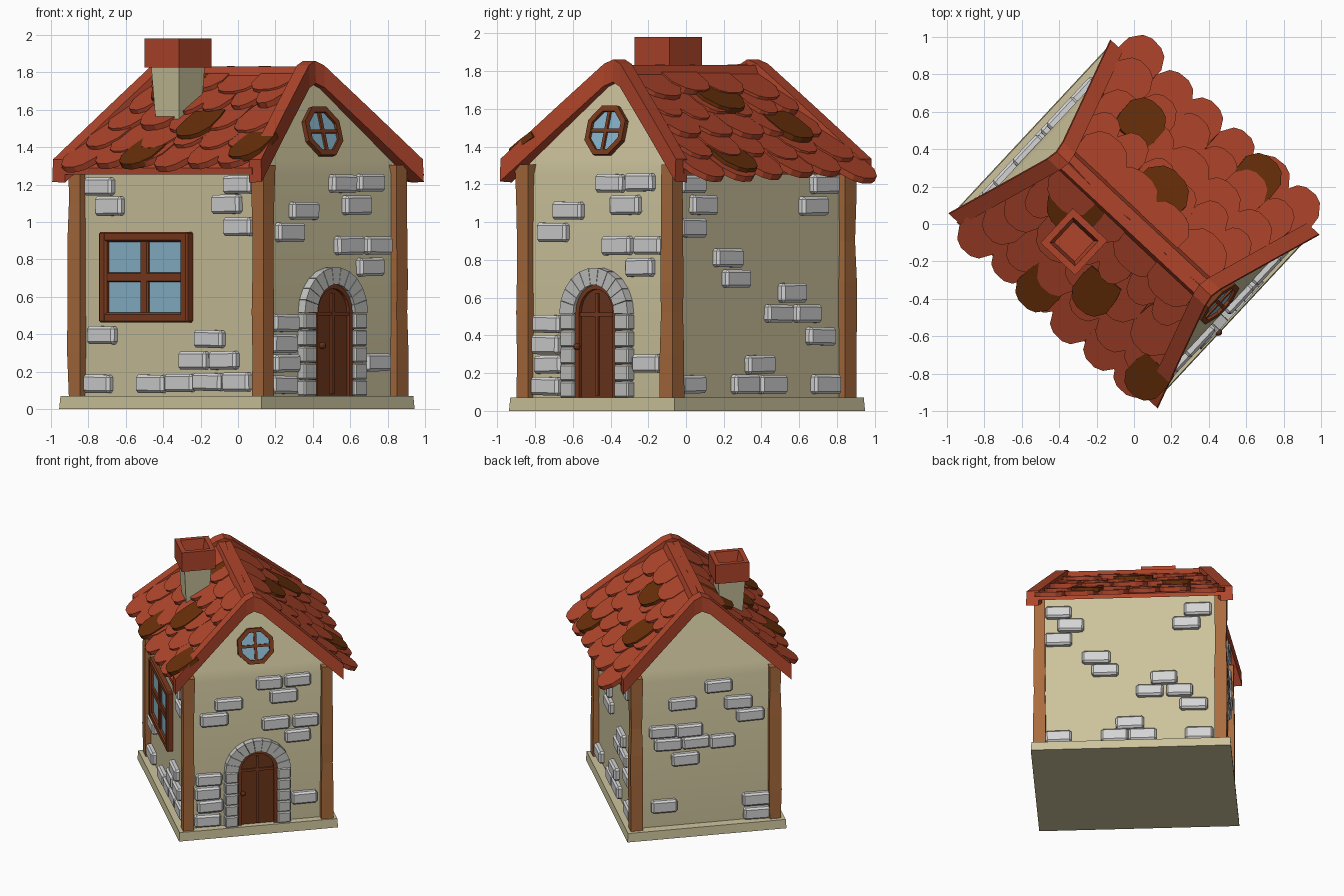
import bpy, bmesh, math, random
from mathutils import Matrix, Vector

if "Cube" in bpy.data.objects:
    bpy.data.objects.remove(bpy.data.objects["Cube"])
random.seed(4)


def material(name, rgb):
    m = bpy.data.materials.new(name)
    m.use_nodes = True
    m.diffuse_color = (*rgb, 1)
    b = m.node_tree.nodes["Principled BSDF"]
    b.inputs["Base Color"].default_value = (*rgb, 1)
    b.inputs["Roughness"].default_value = 0.8
    return m


PLASTER = material("plaster", (0.61, 0.55, 0.335))
RED = material("red tile", (0.43, 0.060, 0.024))
BROWN = material("brown tile", (0.140, 0.029, 0.003))
WOOD = material("post wood", (0.40, 0.150, 0.047))
FRAME = material("frame wood", (0.20, 0.043, 0.013))
DOOR = material("door wood", (0.15, 0.037, 0.012))
STONE = material("stone", (0.66, 0.66, 0.66))
ARCH = material("arch stone", (0.56, 0.56, 0.55))
GLASS = material("glass", (0.25, 0.47, 0.61))

# The house stands turned: local X runs along the ridge, local Y across it
HOUSE = Matrix.Rotation(math.radians(-43), 4, 'Z')
BASIS = Matrix(((0, 0, 1, 0), (1, 0, 0, 0), (0, 1, 0, 0), (0, 0, 0, 1)))
T = Matrix.Translation


def wall(angle, dist):
    """Wall frame: x along the wall, y up, z outward."""
    return Matrix.Rotation(math.radians(angle), 4, 'Z') @ BASIS @ T((0, 0, dist))


DOOR_WALL, BACK_WALL = wall(0, 0.67), wall(180, 0.67)
WINDOW_WALL, PLAIN_WALL = wall(-90, 0.525), wall(90, 0.525)


def finish(name, bm, mats, frame=Matrix()):
    bmesh.ops.remove_doubles(bm, verts=bm.verts, dist=1e-5)
    bmesh.ops.recalc_face_normals(bm, faces=bm.faces)
    bm.transform(HOUSE @ frame)
    me = bpy.data.meshes.new(name)
    bm.to_mesh(me)
    bm.free()
    for m in mats:
        me.materials.append(m)
    ob = bpy.data.objects.new(name, me)
    bpy.context.collection.objects.link(ob)
    return ob


def loft(bm, sections, caps=True, closed=False, mat=0):
    rings = [[bm.verts.new(p) for p in s] for s in sections]
    n = len(rings[0])
    faces = []
    pairs = list(zip(rings, rings[1:])) + ([(rings[-1], rings[0])] if closed else [])
    for a, b in pairs:
        for i in range(n):
            j = (i + 1) % n
            faces.append(bm.faces.new((a[i], a[j], b[j], b[i])))
    if caps and not closed:
        faces += [bm.faces.new(rings[0]), bm.faces.new(rings[-1])]
    for f in faces:
        f.material_index = mat


def rect(z, hx, hy, cx=0, cy=0):
    return [(cx + sx * hx, cy + sy * hy, z) for sx, sy in ((-1, -1), (1, -1), (1, 1), (-1, 1))]


def prism(bm, outline, d0, d1, mat=0):
    loft(bm, [[(x, y, d) for x, y in outline] for d in (d0, d1)], mat=mat)


def block(bm, centre, size, bevel=0.012, turn=0.0, mat=0):
    m = T(centre) @ Matrix.Rotation(turn, 4, 'Z') @ Matrix.Diagonal((*size, 1))
    vs = bmesh.ops.create_cube(bm, size=1, matrix=m)["verts"]
    edges = list({e for v in vs for e in v.link_edges})
    for f in {f for v in vs for f in v.link_faces}:
        f.material_index = mat
    if bevel:
        bmesh.ops.bevel(bm, geom=edges, offset=bevel, segments=1, affect='EDGES', profile=0.5)


# Ground slab and walls; the gables lean inward above the eaves
bm = bmesh.new()
loft(bm, [rect(0, 0.74, 0.60, -0.008), rect(0.07, 0.735, 0.595, -0.008)])
finish("ground_slab", bm, [PLASTER])
bm = bmesh.new()
loft(bm, [rect(0.05, 0.67, 0.525), rect(1.25, 0.67, 0.525), rect(1.33, 0.648, 0.525), rect(1.765, 0.525, 0)])
walls = finish("walls", bm, [PLASTER]).data
walls.shade_smooth()
walls.set_sharp_from_angle(angle=math.radians(30))

# Rough corner posts
for sx, sy, label in ((1, -1, "front"), (1, 1, "right"), (-1, -1, "left"), (-1, 1, "back")):
    bm = bmesh.new()
    secs = []
    for z in (0.068, 0.3, 0.52, 0.68, 0.9, 1.1, 1.305):
        h = 0.044 + random.uniform(-0.005, 0.004)
        secs.append(rect(z, h, h, sx * 0.67, sy * 0.523))
    loft(bm, secs)
    finish(label + "_corner_post", bm, [WOOD])

# Scattered wall stones: position along the wall and height
STONES = {
    "window_wall": (WINDOW_WALL, [(-.51, 1.19), (-.435, 1.085), (.505, 1.2), (.42, 1.095), (.505, .975), (-.49, .395),
                    (.295, .375), (.18, .26), (.4, .26), (-.52, .135), (-.13, .135), (.08, .14), (.285, .145),
                    (.495, .145)]),
    "door_wall": (DOOR_WALL, [(.09, 1.205), (.305, 1.21), (.2, 1.09), (-.215, 1.06), (-.325, .945), (.14, .875),
                  (.365, .875), (.305, .76), (-.365, .46), (-.375, .35), (-.355, .245), (-.375, .13), (.355, .25)]),
    "plain_wall": (PLAIN_WALL, [(-.53, 1.2), (-.44, 1.09), (-.53, .97), (-.25, .81), (-.185, .7), (.25, .625),
                   (.145, .515), (.365, .515), (.47, .395), (-.002, .245), (-.115, .14), (.092, .14), (-.53, .14),
                   (.51, .14), (.5, 1.2), (.415, 1.085)]),
    "back_wall": (BACK_WALL, [(.1, 1.18), (-.17, 1.06), (.25, 1.035), (.34, .925), (-.32, .845), (-.12, .84),
                  (-.28, .74), (-.07, .74), (.13, .73), (-.15, .61), (-.31, .24), (.385, .235), (.39, .12)]),
}
for name, (frame, spots) in STONES.items():
    bm = bmesh.new()
    for a, h in spots:
        size = (random.uniform(0.19, 0.21), random.uniform(0.094, 0.104), 0.08)
        block(bm, (a, h, 0), size, 0.014, random.uniform(-0.02, 0.02))
    finish(name + "_stones", bm, [STONE], frame)

# Door: rounded panel, frame strips, knob
SPRING, BASE = 0.515, 0.068


def arch_line(r, steps=12):
    pts = [(r, BASE)]
    pts += [(r * math.cos(math.pi * i / steps), SPRING + r * 1.06 * math.sin(math.pi * i / steps))
            for i in range(steps + 1)]
    return pts + [(-r, BASE)]


bm = bmesh.new()
prism(bm, arch_line(0.16), -0.02, 0.012)
inner, outer = arch_line(0.122), arch_line(0.16)
loft(bm, [[(*p, 0), (*q, 0), (*q, 0.03), (*p, 0.03)] for p, q in zip(inner, outer)], mat=1)
block(bm, (0, 0.35, 0.01), (0.02, 0.54, 0.03), 0, mat=1)
block(bm, (0, 0.51, 0.01), (0.245, 0.02, 0.025), 0, mat=1)
bmesh.ops.create_icosphere(bm, subdivisions=2, radius=0.02, matrix=T((-0.115, 0.34, 0.055)))
finish("door", bm, [DOOR, FRAME], DOOR_WALL)

# Arch of cut stones around the door
bm = bmesh.new()
R0, R1, GAP = 0.147, 0.247, 0.003
for side in (-1, 1):
    for i in range(5):
        h = (SPRING - BASE) / 5
        block(bm, (side * (R0 + R1) / 2, BASE + h * (i + 0.5), 0.01), (R1 - R0, h - GAP, 0.08), 0.008)
for i in range(11):
    a0, a1 = (math.pi * (i + t) / 11 for t in (0.02, 0.98))
    prism(bm, [(r * math.cos(a), SPRING + k * math.sin(a))
               for r, k, a in ((R0, 0.152, a0), (R1, 0.243, a0), (R1, 0.243, a1), (R0, 0.152, a1))], -0.02, 0.05)
finish("door_arch", bm, [ARCH], DOOR_WALL)

# Four-pane window
WX, WZ, HW, HH = -0.165, 0.705, 0.325, 0.243
bm = bmesh.new()
block(bm, (WX, WZ, 0.005), (2 * HW - 0.05, 2 * HH - 0.04, 0.03), 0, mat=1)
for s in (-1, 1):
    block(bm, (WX + s * (HW - 0.028), WZ, 0.01), (0.056, 2 * HH, 0.075), 0.01)
    block(bm, (WX, WZ + s * (HH - 0.027), 0.01), (2 * HW - 0.02, 0.054, 0.073), 0.01)
block(bm, (WX, WZ, 0.01), (0.056, 2 * HH - 0.02, 0.055), 0.006)
block(bm, (WX, WZ, 0.01), (2 * HW - 0.02, 0.052, 0.055), 0.006)
finish("side_window", bm, [FRAME, GLASS], WINDOW_WALL)

# Octagonal gable window, leaning with the gable
bm = bmesh.new()
octo = lambda r: [(r * math.cos(math.pi * (i + .5) / 4), r * math.sin(math.pi * (i + .5) / 4)) for i in range(8)]
prism(bm, octo(0.12), -0.02, 0.012, 1)
loft(bm, [[(*p, -0.02), (*q, -0.02), (*q, 0.028), (*p, 0.028)] for p, q in zip(octo(0.112), octo(0.145))], closed=True)
block(bm, (0, 0, 0.01), (0.02, 0.22, 0.026), 0)
block(bm, (0, 0, 0.01), (0.22, 0.02, 0.026), 0)
lean = T((0, 1.48, -0.066)) @ Matrix.Rotation(math.radians(-15.8), 4, 'X')
finish("gable_window", bm, [FRAME, GLASS], DOOR_WALL @ lean)

# Roof decks
TOP, SLOPE = 1.80, 0.80
bm = bmesh.new()
for s in (-1, 1):
    quad = [(-0.5, 0), (0.5, 0), (0.70, s * 0.64), (-0.70, s * 0.64)]
    loft(bm, [[(x, y, TOP - SLOPE * abs(y) + dz) for x, y in quad] for dz in (-0.035, 0)])
finish("roof_deck", bm, [RED])

# Overlapping rounded tiles, with larger brown ones lying on top
PITCH = math.atan(SLOPE)
BROWN_SPOTS = {-1: [(-.14, .71, .23), (.11, .52, .23), (.61, .66, .22), (-.29, .28, .29)],
               1: [(-.345, .54, .24), (0, .345, .29), (.305, .745, .24)]}
SHAPE = [(-.44, 0), (.44, 0), (.5, -.3), (.5, -.68), (.33, -.92), (.14, -1), (-.14, -1), (-.33, -.92),
         (-.5, -.68), (-.5, -.3)]


def tile(bm, s, u, vb, width, length, lift, mat):
    m = (T((u, s * vb, TOP - SLOPE * vb + lift))
         @ Matrix.Rotation(0 if s < 0 else math.pi, 4, 'Z')
         @ Matrix.Rotation(PITCH - math.radians(7), 4, 'X')
         @ Matrix.Rotation(random.uniform(-0.1, 0.1), 4, 'Z') @ T((0, length, 0)))
    loft(bm, [[m @ Vector((x * width, y * length, d)) for x, y in SHAPE] for d in (-0.014, 0.02)], mat=mat)


for s, reach in ((-1, 0.71), (1, 0.76)):
    bm = bmesh.new()
    for row in range(5):
        half = 0.455 + 0.33 * (reach - row * 0.132 - 0.06)
        n = round(2 * half / 0.235) + row % 2
        w = 2 * half / n
        for i in range(n):
            vb = reach - row * 0.132 + random.uniform(-0.03, 0.025)
            tile(bm, s, -half + w * (i + 0.5), vb, w * random.uniform(1.0, 1.12),
                 min(0.31, (vb - 0.01) / math.cos(PITCH)), random.uniform(0.035, 0.05), 0)
    for u, vb, width in BROWN_SPOTS[s]:
        tile(bm, s, u, vb, width, width * 1.12, 0.062, 1)
    finish("window_side_tiles" if s < 0 else "plain_side_tiles", bm, [RED, BROWN])

# Ridge cap and gable boards
bm = bmesh.new()
loft(bm, [[(x, -0.075, 1.765), (x, -0.05, 1.832), (x, 0.05, 1.832), (x, 0.075, 1.765)] for x in (-0.51, 0.51)])
finish("ridge_cap", bm, [RED])
PATH = [(-0.635, 0.718, 1.335), (-0.34, 0.622, 1.595), (-0.06, 0.532, 1.838), (0, 0.522, 1.862),
        (0.06, 0.532, 1.838), (0.34, 0.622, 1.595), (0.635, 0.718, 1.335)]
for s, label in ((1, "front"), (-1, "back")):
    bm = bmesh.new()
    loft(bm, [[(s * (u - .045), v, z - .125), (s * (u + .048), v, z - .12),
               (s * (u + .042), v, z), (s * (u - .045), v, z)] for v, u, z in PATH])
    finish(label + "_gable_board", bm, [RED])

# Chimney with a hollow cap
at = (-0.17, -0.288)
bm = bmesh.new()
loft(bm, [rect(z, h, h, *at) for z, h in ((1.45, 0.075), (1.6, 0.088), (1.84, 0.102))])
finish("chimney_stack", bm, [PLASTER])
bm = bmesh.new()
loft(bm, [rect(z, h, h, *at) for z, h in ((1.825, 0.127), (1.98, 0.127), (1.98, 0.092), (1.89, 0.075))])
finish("chimney_cap", bm, [RED])
